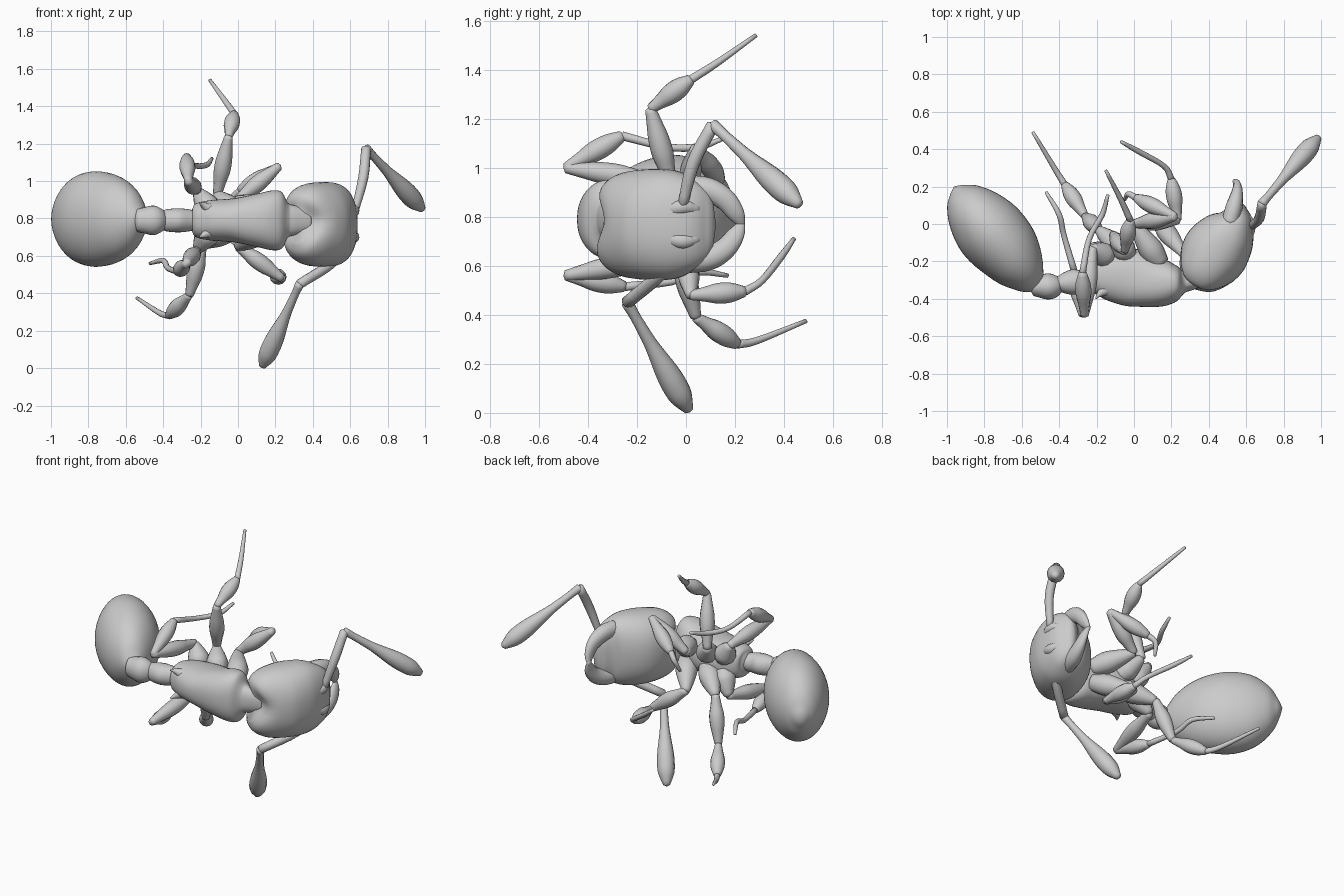
import bpy, bmesh, math
from mathutils import Vector

if "Cube" in bpy.data.objects:
    bpy.data.objects.remove(bpy.data.objects["Cube"])

Z0 = 0.79  # height of the body's plane of symmetry


def spline(vals, steps):
    """Catmull-Rom resampling of a list of vectors."""
    v = [vals[0] * 2 - vals[1]] + vals + [vals[-1] * 2 - vals[-2]]
    out = []
    for i in range(1, len(v) - 2):
        a, b, c, d = v[i - 1:i + 3]
        for k in range(steps):
            t = k / steps
            out.append(0.5 * (2 * b + (c - a) * t + (2 * a - 5 * b + 4 * c - d) * t * t
                              + (3 * b - a - 3 * c + d) * t ** 3))
    return out + [vals[-1]]


def loft(bm, rings, sides=12, steps=4, power=2.0):
    """Skin rings (x, y, z, in-plane radius, upright radius)."""
    pos = spline([Vector(r[:3]) for r in rings], steps)
    rad = spline([Vector((r[3], r[4], 0)) for r in rings], steps)
    up, loops = Vector((0, 0, 1)), []
    for i, p in enumerate(pos):
        t = (pos[min(i + 1, len(pos) - 1)] - pos[max(i - 1, 0)]).normalized()
        if i == 0 and abs(t.z) > 0.9:
            up = Vector((0, 1, 0))
        up = (up - t * up.dot(t)).normalized()
        side = up.cross(t)
        a, b = max(rad[i].x, 0.002), max(rad[i].y, 0.002)
        loop = []
        for k in range(sides):
            c, s = math.cos(2 * math.pi * k / sides), math.sin(2 * math.pi * k / sides)
            c = math.copysign(abs(c) ** (2 / power), c)
            s = math.copysign(abs(s) ** (2 / power), s)
            loop.append(bm.verts.new(p + side * a * c + up * b * s))
        if i == 0:
            start = bm.verts.new(p - t * min(a, b) * 0.5)
        loops.append(loop)
    end = bm.verts.new(pos[-1] + t * min(a, b) * 0.5)
    for k in range(sides):
        n = (k + 1) % sides
        for l0, l1 in zip(loops, loops[1:]):
            bm.faces.new((l0[k], l0[n], l1[n], l1[k]))
        bm.faces.new((start, loops[0][n], loops[0][k]))
        bm.faces.new((end, loops[-1][k], loops[-1][n]))


def finish(name, bm):
    bmesh.ops.recalc_face_normals(bm, faces=bm.faces)
    me = bpy.data.meshes.new(name)
    bm.to_mesh(me)
    bm.free()
    for p in me.polygons:
        p.use_smooth = True
    ob = bpy.data.objects.new(name, me)
    bpy.context.collection.objects.link(ob)
    return ob


def body(name, rings, z=Z0, sides=40, steps=6, power=2.0):
    bm = bmesh.new()
    loft(bm, [(x, y, z, a, b) for x, y, a, b in rings], sides, steps, power)
    return finish(name, bm)


def limb(bm, p, q, profile):
    """Straight segment with a radius profile."""
    p, q, n = Vector(p), Vector(q), len(profile) - 1
    loft(bm, [(*p.lerp(q, i / n), r, r) for i, r in enumerate(profile)])


def path(bm, pts, radii):
    loft(bm, [(*p, r, r) for p, r in zip(pts, radii)])


# Gaster
body("gaster", [(-.52, -.325, .055, .06), (-.56, -.285, .10, .14), (-.62, -.215, .15, .205),
                (-.695, -.12, .183, .245), (-.78, -.025, .188, .254), (-.86, .07, .155, .22),
                (-.92, .145, .10, .14), (-.95, .185, .04, .05)], z=.797)
# Waist nodes
body("postpetiole", [(-.54, -.335, .05, .06), (-.50, -.333, .062, .07), (-.455, -.333, .07, .079),
                     (-.42, -.325, .06, .068), (-.39, -.315, .035, .045)], sides=24)
body("petiole", [(-.41, -.315, .035, .05), (-.375, -.315, .055, .06), (-.32, -.31, .068, .064),
                 (-.27, -.30, .055, .06), (-.22, -.28, .05, .05)], sides=24)
# Thorax with neck
body("thorax", [(-.245, -.28, .05, .06), (-.225, -.28, .09, .09), (-.15, -.275, .13, .107),
                (-.02, -.285, .155, .118), (.10, -.312, .134, .142), (.185, -.315, .117, .16),
                (.235, -.312, .09, .15), (.265, -.31, .06, .095), (.30, -.305, .05, .08),
                (.38, -.28, .045, .07)], power=2.3)

# Head, with a notch pressed into the back margin
head = body("head", [(.32, -.335, .055, .10), (.338, -.305, .115, .168), (.375, -.245, .155, .212),
                     (.435, -.15, .18, .226), (.50, -.055, .155, .222), (.542, .02, .105, .19),
                     (.556, .085, .052, .14), (.56, .11, .025, .09)], z=.768, power=2.3)
axis, origin = Vector((.55, .83, 0)).normalized(), Vector((.315, -.34, .78))
for v in head.data.vertices:
    s = (v.co - origin).dot(axis)
    if s < 0.14:
        notch = math.exp(-((v.co.z - .785) / .09) ** 2)
        v.co += axis * (0.08 * notch - 0.025) * min(1, 1 - s / 0.14)

# Paired details: mandibles, frontal lobes, thorax spines
for label, m in (("upper", 1), ("lower", -1)):
    bm = bmesh.new()
    loft(bm, [(.51, .0, .77 + m * .15, .045, .05), (.535, .09, .77 + m * .14, .045, .05),
              (.55, .16, .77 + m * .10, .033, .045), (.55, .205, .77 + m * .04, .02, .035),
              (.535, .23, .77 - m * .01, .008, .012)])
    finish(label + "_mandible", bm)
    bm = bmesh.new()
    path(bm, [(.57, -.12, .77 + m * .05), (.605, -.06, .77 + m * .06), (.617, -.01, .77 + m * .07),
              (.60, .05, .77 + m * .06)], [.02, .03, .032, .02])
    finish(label + "_frontal_lobe", bm)
    bm = bmesh.new()
    path(bm, [(-.15, -.35, Z0 + m * .06), (-.185, -.375, Z0 + m * .08),
              (-.205, -.40, Z0 + m * .09)], [.035, .016, .003])
    finish(label + "_thorax_spine", bm)

# Antennae: scape, then a funiculus swelling to a club
for label, base, mid, elbow, tip in (
        ("upper", (.625, -.015, .84), (.67, .03, 1.02), (.685, .11, 1.175), (.985, .462, .85)),
        ("lower", (.60, .0, .68), (.50, -.11, .56), (.33, -.24, .45), (.13, .012, .01))):
    bm = bmesh.new()
    path(bm, [base, mid, elbow], [.02, .027, .026])
    limb(bm, elbow, tip, [.025, .022, .024, .028, .037, .047, .052, .047, .02])
    finish(label + "_antenna", bm)

# Legs: coxa base, trochanter, knee, tibia end, then tarsus points
legs = {
    "upper_front_leg": [(.14, -.21, .84), (.0, -.0, .90), (.22, .04, 1.08), (.01, .14, .95),
                        (-.03, .16, .91), (-.05, .13, .84)],
    "lower_front_leg": [(.14, -.21, .74), (.0, -.0, .65), (.235, .02, .48), (.20, .24, .495),
                        (.16, .31, .54), (.02, .39, .64), (-.07, .44, .71)],
    "upper_middle_leg": [(-.03, -.17, .83), (-.11, -.06, .93), (-.05, -.145, 1.24), (-.02, .02, 1.36),
                         (-.07, .13, 1.43), (-.15, .285, 1.54)],
    "lower_middle_leg": [(-.03, -.17, .75), (-.19, -.03, .66), (-.26, .04, .39), (-.37, .21, .28),
                         (-.42, .29, .295), (-.54, .49, .375)],
    "upper_hind_leg": [(-.14, -.18, .83), (-.22, -.13, .95), (-.265, -.49, 1.0), (-.275, -.26, 1.13),
                       (-.24, -.08, 1.085), (-.17, .05, 1.085), (-.14, .155, 1.12)],
    "lower_hind_leg": [(-.14, -.18, .75), (-.22, -.12, .63), (-.275, -.49, .56), (-.32, -.25, .515),
                       (-.375, -.06, .535), (-.40, .05, .575), (-.47, .17, .56)],
}
for name, p in legs.items():
    bm = bmesh.new()
    limb(bm, p[0], p[1], [.05, .065, .05, .025])
    limb(bm, p[1], p[2], [.024, .033, .044, .043, .033, .022])
    limb(bm, p[2], p[3], [.02, .03, .042, .04, .022])
    path(bm, p[3:], [.018] + [.015] * (len(p) - 5) + [.009])
    finish(name, bm)
